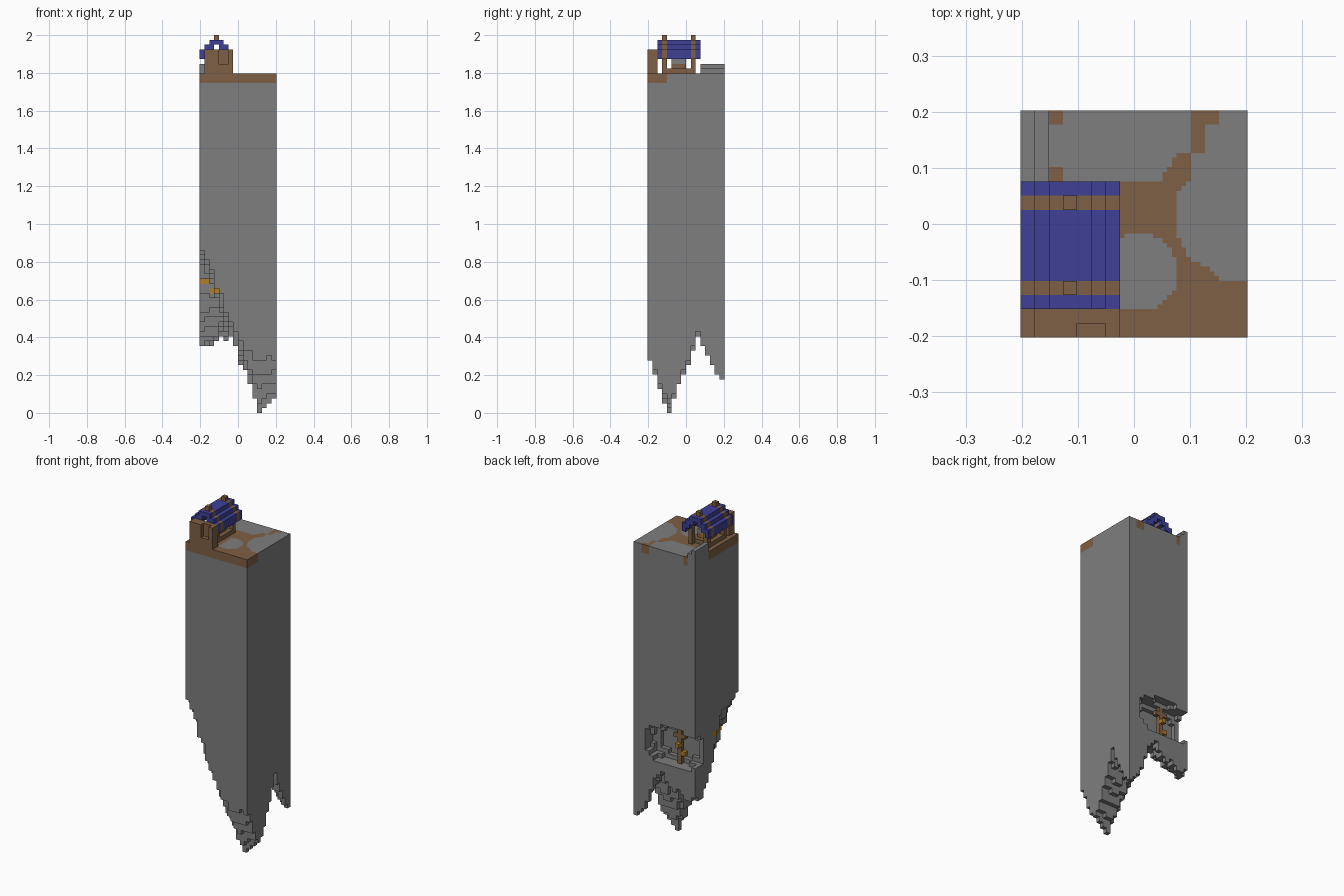
import bpy, bmesh, math, random
from itertools import product
from mathutils import Vector

random.seed(4)
cube = bpy.data.objects.get("Cube")
if cube:
    bpy.data.objects.remove(cube)

S = 2 / 79          # block size
H = 8 * S           # half width of the pillar
GROUND = 71         # ground level in blocks


def material(name, rgb):
    m = bpy.data.materials.new(name)
    m.use_nodes = True
    m.diffuse_color = (*rgb, 1)
    m.node_tree.nodes["Principled BSDF"].inputs["Base Color"].default_value = (*rgb, 1)
    return m


MATS = [material("stone grey", (0.21, 0.21, 0.21)),
        material("earth brown", (0.21, 0.115, 0.058)),
        material("roof blue", (0.05, 0.05, 0.31)),
        material("gold", (0.45, 0.21, 0.02))]
GREY, BROWN, BLUE, GOLD = range(4)
DIRS = [Vector(d) for d in ((1, 0, 0), (0, 1, 0), (0, 0, 1),
                            (-1, 0, 0), (0, -1, 0), (0, 0, -1))]


def blocks(name, cells, size=S, z0=0.0):
    """Skin a dict {(i, j, k): colour} with its exposed faces only."""
    bm = bmesh.new()
    cache = {}

    def vert(p):
        key = tuple(round(c) for c in p)
        if key not in cache:
            cache[key] = bm.verts.new((key[0] * size - H, key[1] * size - H,
                                       key[2] * size + z0))
        return cache[key]

    for cell, colour in cells.items():
        base = Vector(cell)
        for n, d in enumerate(DIRS):
            if tuple(int(c) for c in base + d) in cells:
                continue
            u, v = DIRS[(n + 1) % 3], DIRS[(n + 2) % 3]
            o = base + (d if n < 3 else Vector())
            loop = [o, o + u, o + u + v, o + v]
            if n >= 3:
                loop.reverse()
            bm.faces.new([vert(p) for p in loop]).material_index = colour
    bmesh.ops.dissolve_limit(bm, angle_limit=0.01, verts=bm.verts[:],
                             edges=bm.edges[:], delimit={'MATERIAL'})
    mesh = bpy.data.meshes.new(name)
    bm.to_mesh(mesh)
    bm.free()
    for m in MATS:
        mesh.materials.append(m)
    ob = bpy.data.objects.new(name, mesh)
    bpy.context.collection.objects.link(ob)
    return ob


def box(i, j, k, colour):
    """Block ranges, ends included."""
    return {c: colour for c in product(range(i[0], i[1] + 1), range(j[0], j[1] + 1),
                                       range(k[0], k[1] + 1))}


def centre(i, size=S):
    return (i + 0.5) * size - H


# Rock pillar with three hanging tips and a cave in the back corner
def underside(x, y):
    dx, dy = x - 0.114, y + 0.089
    if dx > 0:
        dx *= 0.4
    front_tip = 2.7 * math.hypot(dx, dy)
    back_left = 0.16 + 1.9 * math.hypot(x - 0.19, y - 0.19)
    back_right = 0.36 + 8 * ((0.55 * (x + 0.19)) ** 2 + (y - 0.19) ** 2)
    low = min(front_tip, back_left, back_right)
    return low + random.uniform(-0.02, 0.02) * min(1, low * 4)


def in_cave(x, y, z):
    return (abs((x + 0.05) / 0.18) ** 3 + abs((y - 0.2) / 0.1) ** 3
            + abs((z - 0.64) / 0.11) ** 3) < 1


ORES = {(0, 27), (1, 27), (2, 25), (3, 25), (3, 20)}
rock = {}
for i, j in product(range(16), repeat=2):
    x, y = centre(i), centre(j)
    for k in range(max(0, round(underside(x, y) / S)), GROUND - 2):
        if not in_cave(x, y, (k + 0.5) * S):
            rock[i, j, k] = GOLD if (i, k) in ORES and j < 10 else GREY
blocks("rock_pillar", rock)

# Cave post with lamps
post = box((5, 5), (13, 13), (21, 28), BROWN)
post.update(box((4, 6), (13, 13), (27, 27), BROWN))
post.update(box((5, 5), (14, 14), (25, 25), GOLD))
post.update(box((4, 4), (13, 13), (23, 23), GOLD))
blocks("cave_post", post)

# Topsoil with a winding path, on a finer grid
PATH = [(-.21, -.21), (.21, -.21), (.21, -.1), (.155, -.1), (.12, -.07), (.1, -.07),
        (.09, -.04), (.075, -.02), (.075, .05), (.1, .08), (.1, .13), (.125, .13),
        (.125, .18), (.15, .18), (.15, .21), (.1, .21), (.1, .13), (.08, .13),
        (.045, .077), (-.21, .077)]


def inside(x, y, poly):
    hit = False
    for (ax, ay), (bx, by) in zip(poly, poly[1:] + poly[:1]):
        if (ay > y) != (by > y) and x < ax + (y - ay) * (bx - ax) / (by - ay):
            hit = not hit
    return hit


def soil_colour(x, y):
    if x > -0.025 and math.hypot(x - 0.008, y + 0.085) < 0.07:
        return GREY
    patch = -0.152 < x < -0.127 and (y > 0.18 or 0.07 < y < 0.1)
    return BROWN if patch or inside(x, y, PATH) else GREY


soil = {}
for i, j in product(range(48), repeat=2):
    colour = soil_colour(centre(i, S / 3), centre(j, S / 3))
    soil.update({(i, j, k): colour for k in range(6)})
blocks("topsoil", soil, S / 3, (GROUND - 2) * S)

# Low stone steps behind the cabin
steps = box((0, 0), (11, 15), (71, 72), GREY)
steps.update(box((1, 1), (11, 15), (71, 71), GREY))
blocks("stone_steps", steps)

# Cabin front wall with a shallow recess
wall = box((1, 6), (0, 1), (71, 75), BROWN)
for cell in box((4, 5), (0, 0), (73, 75), BROWN):
    del wall[cell]
blocks("cabin_front_wall", wall)

# Cabin floor, corner posts and hearth
frame = box((1, 5), (4, 8), (71, 71), BROWN)
for i, j in product((1, 5), (3, 9)):
    frame.update(box((i, i), (j, j), (71, 74), BROWN))
blocks("cabin_frame", frame)
hearth = box((2, 4), (5, 7), (72, 72), BROWN)
hearth.update(box((2, 4), (5, 7), (73, 73), GREY))
hearth.update(box((3, 3), (7, 7), (72, 73), GOLD))
blocks("hearth", hearth)

# Stepped gable roof with two brown rafters
roof = {}
for i, j in product(range(7), range(2, 11)):
    rise = 3 - abs(i - 3)
    rafter = j in (3, 9)
    top = 75 + min(rise, 2) + (rafter and i == 3)
    for k in range(74 + rise, top + 1):
        roof[i, j, k] = BROWN if rafter else BLUE
blocks("cabin_roof", roof)
